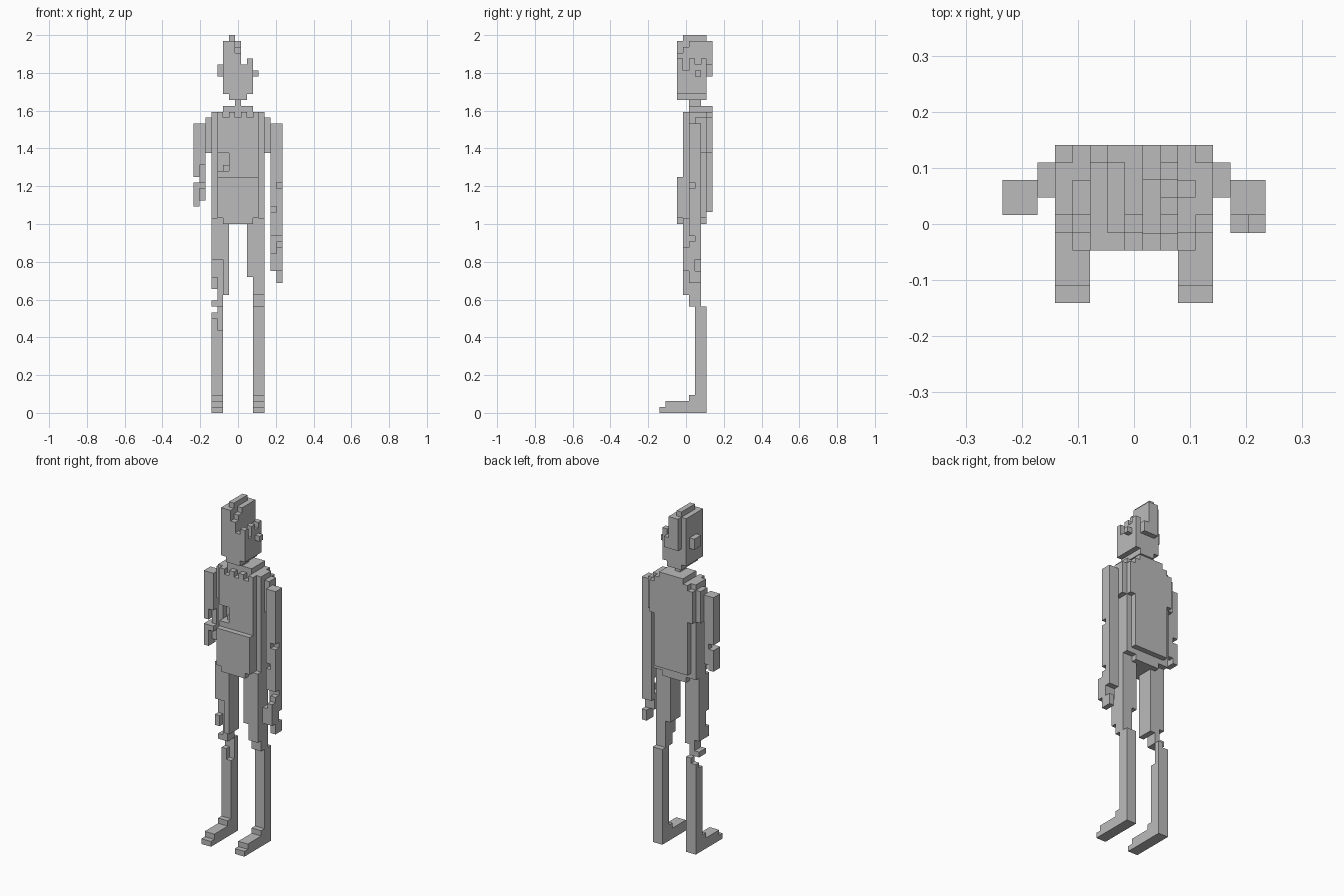
import bpy, bmesh, math
from mathutils import Vector

if "Cube" in bpy.data.objects:
    bpy.data.objects.remove(bpy.data.objects["Cube"])

V = 1 / 32                       # edge length of one cube
CENTRE = Vector((7.5, 4.5, 0))   # grid point that becomes the origin

grey = bpy.data.materials.new("plain grey")
grey.diffuse_color = (0.5, 0.5, 0.5, 1)
grey.use_nodes = True
grey.node_tree.nodes["Principled BSDF"].inputs["Base Color"].default_value = grey.diffuse_color

parts = {}


def cells(x0, x1, y0, y1, z0, z1):
    return {(x, y, z) for x in range(x0, x1) for y in range(y0, y1) for z in range(z0, z1)}


def part(name, boxes, cuts=()):
    """Union of cube blocks minus the cut blocks."""
    solid = set()
    for b in boxes:
        solid |= cells(*b)
    for c in cuts:
        solid -= cells(*c)
    parts[name] = solid


# Head with broken skull on one side
part("head", [
    (5, 8, 3, 8, 54, 63),        # intact half
    (8, 10, 3, 8, 54, 59),       # broken half
    (6, 8, 8, 9, 57, 63),        # back of skull
    (8, 9, 8, 9, 57, 59),
    (6, 9, 3, 8, 53, 54),        # jaw
    (6, 7, 4, 8, 63, 64),        # crest
    (9, 10, 3, 4, 59, 60), (9, 10, 5, 6, 59, 60), (9, 10, 7, 8, 59, 60),
    (4, 5, 5, 7, 57, 59),        # ears
    (10, 11, 6, 7, 57, 58),
], [(8, 9, 4, 7, 57, 59), (9, 10, 4, 5, 58, 59),
    (7, 8, 3, 4, 61, 63), (7, 8, 4, 5, 62, 63)])

part("neck", [(7, 8, 5, 7, 52, 53), (5, 10, 5, 9, 51, 52)])

# Torso with front and back plates and a chest wound
part("torso", [
    (3, 12, 5, 8, 33, 51),
    (4, 11, 4, 5, 33, 51),
    (5, 10, 4, 8, 32, 33),
    (4, 11, 8, 9, 34, 51),
    (3, 12, 8, 9, 44, 50),
], [(4, 6, 4, 6, 42, 44), (4, 5, 4, 6, 41, 42), (5, 6, 4, 5, 41, 42),
    (7, 8, 4, 5, 50, 51), (5, 6, 4, 5, 50, 51), (9, 10, 4, 5, 50, 51)])
part("belly_plate", [(4, 11, 3, 4, 33, 40), (5, 10, 3, 4, 32, 33)])

# Shoulders
part("shoulder_left", [(2, 3, 6, 8, 44, 50)])
part("shoulder_right", [(12, 13, 6, 8, 44, 50)])

# Torn arm
part("torn_arm", [
    (0, 2, 5, 7, 42, 49), (0, 1, 5, 7, 40, 42), (1, 2, 6, 7, 39, 42),
    (0, 2, 5, 7, 38, 39), (0, 1, 5, 7, 35, 38), (1, 2, 6, 7, 36, 38),
])

# Whole arm, hand slightly forward
part("whole_arm", [
    (13, 15, 5, 7, 24, 49), (13, 15, 4, 5, 24, 28), (14, 15, 5, 7, 22, 24),
], [(14, 15, 5, 6, 38, 39), (13, 14, 5, 6, 34, 35), (14, 15, 5, 6, 29, 30),
    (13, 14, 4, 6, 27, 30), (13, 15, 6, 7, 24, 26)])

# Legs
part("torn_thigh", [
    (3, 6, 4, 7, 26, 33), (3, 4, 4, 7, 21, 26), (5, 6, 4, 7, 20, 26),
    (4, 5, 5, 7, 18, 26), (3, 4, 5, 7, 18, 19),
], [(3, 4, 4, 5, 23, 26)])
part("whole_thigh", [(9, 10, 4, 7, 23, 33), (10, 12, 4, 7, 20, 33), (10, 12, 5, 7, 18, 20)])

for name, x, top in (("torn", 3, 16), ("whole", 10, 18)):
    part(name + "_shin", [(x, x + 2, 6, 8, 3, top)])
    part(name + "_foot", [(x, x + 2, 0, 8, 0, 1), (x, x + 2, 1, 8, 1, 2), (x, x + 2, 5, 8, 2, 3)])
parts["torn_shin"] -= cells(4, 5, 6, 7, 14, 16)
parts["torn_shin"] |= cells(3, 4, 7, 8, 16, 17) | cells(4, 5, 7, 8, 16, 18)

# Skin every part with its outer faces only
occupied = set().union(*parts.values())
for name, solid in parts.items():
    bm = bmesh.new()
    verts = {}
    for c in sorted(solid):
        for axis in range(3):
            for side in (0, 1):
                n = list(c)
                n[axis] += 2 * side - 1
                if tuple(n) in occupied:
                    continue
                u, w = (axis + 1) % 3, (axis + 2) % 3
                ring = []
                for a, b in ((0, 0), (1, 0), (1, 1), (0, 1)):
                    p = list(c)
                    p[axis] += side
                    p[u] += a
                    p[w] += b
                    p = tuple(p)
                    if p not in verts:
                        verts[p] = bm.verts.new((Vector(p) - CENTRE) * V)
                    ring.append(verts[p])
                bm.faces.new(ring if side else ring[::-1])
    # Merge flat areas
    bmesh.ops.dissolve_limit(bm, angle_limit=math.radians(1), verts=bm.verts, edges=bm.edges)
    mesh = bpy.data.meshes.new(name)
    bm.to_mesh(mesh)
    bm.free()
    mesh.materials.append(grey)
    bpy.context.collection.objects.link(bpy.data.objects.new(name, mesh))
